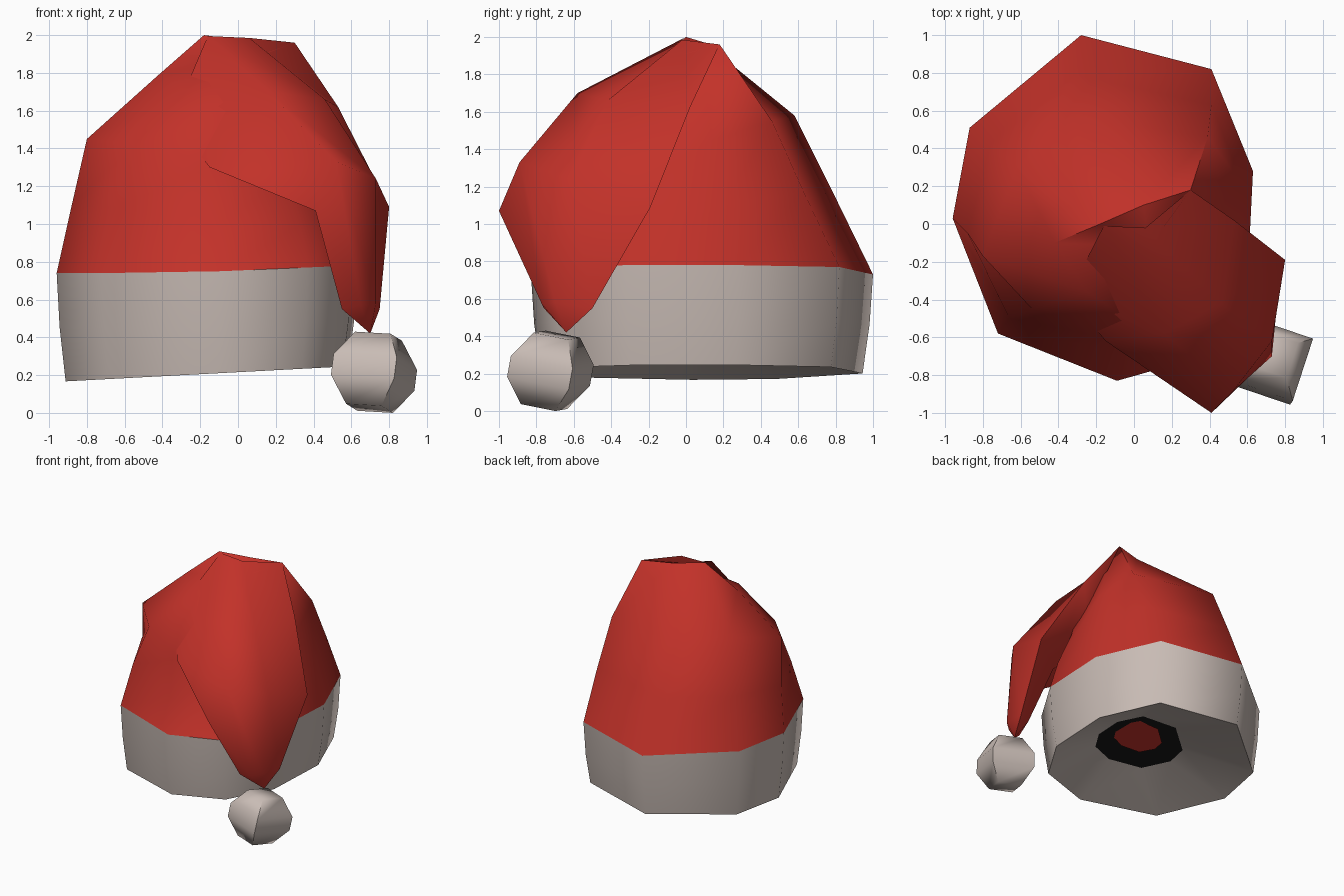
import bpy, bmesh, math
from mathutils import Vector, Euler


def material(name, rgb):
    m = bpy.data.materials.new(name)
    m.diffuse_color = (*rgb, 1)
    return m


RED = material("red_felt", (0.54, 0.031, 0.022))
WHITE = material("warm_white_fur", (0.58, 0.50, 0.46))
BLACK = material("black_lining", (0.010, 0.010, 0.010))


def loft(name, rings, mat, cap_start=False, cap_end=False, angle=60):
    """Skin closed rings of equal length; a one-point ring makes a tip."""
    bm = bmesh.new()
    rows = [[bm.verts.new(p) for p in r] for r in rings]
    for a, b in zip(rows, rows[1:]):
        n = len(a)
        for i in range(n):
            j = (i + 1) % n
            if len(b) == 1:
                bm.faces.new((a[i], a[j], b[0]))
            else:
                bm.faces.new((a[i], a[j], b[j], b[i]))
    if cap_start:
        bm.faces.new(rows[0][::-1])
    if cap_end:
        bm.faces.new(rows[-1])
    bmesh.ops.recalc_face_normals(bm, faces=bm.faces[:])
    me = bpy.data.meshes.new(name)
    bm.to_mesh(me)
    bm.free()
    me.materials.append(mat)
    me.shade_smooth()
    me.set_sharp_from_angle(angle=math.radians(angle))
    ob = bpy.data.objects.new(name, me)
    bpy.context.collection.objects.link(ob)
    return ob


# Uneven nine-sided outline of the hat opening
rim = [(-0.09, -0.83, 0.75), (0.37, -0.70, 0.77), (0.60, -0.32, 0.78),
       (0.63, 0.28, 0.78), (0.41, 0.82, 0.77), (-0.28, 1.0, 0.73),
       (-0.87, 0.51, 0.74), (-0.96, 0.03, 0.74), (-0.72, -0.58, 0.74)]
CX, CY = -0.17, 0.07


def rim_scaled(s, z, tilt=0.05, dx=0.0, dy=0.0):
    return [(CX + (x - CX) * s + dx, CY + (y - CY) * s + dy, z + tilt * x) for x, y, _ in rim]


# Fur band: recessed underside, bottom edge, middle, top edge
middle = rim_scaled(0.98, 0.47, 0.02)
band = loft("fur_band", [rim_scaled(0.40, 0.36, 0.05, 0.12, -0.04),
                         rim_scaled(0.94, 0.215), middle, rim], WHITE)

# Lining seen through the opening, with a scrap of red inside
loft("lining", [rim_scaled(0.41, 0.362, 0.05, 0.12, -0.04)], BLACK, cap_end=True)
loft("lining_patch", [rim_scaled(0.22, 0.355, 0.05, 0.20, 0.03)], RED, cap_end=True)

# Main red crown, rising to a folded ridge
lower = [(-0.10, -0.66, 1.0), (0.33, -0.55, 1.0), (0.56, -0.27, 1.0),
         (0.58, 0.20, 1.1), (0.41, 0.63, 1.17), (-0.31, 0.79, 1.16),
         (-0.76, 0.42, 1.15), (-0.88, -0.05, 1.1), (-0.66, -0.50, 1.08)]
shoulder = [(-0.15, -0.60, 1.30), (0.25, -0.50, 1.25), (0.48, -0.20, 1.25),
            (0.48, 0.14, 1.45), (0.39, 0.46, 1.55), (-0.33, 0.58, 1.58),
            (-0.62, 0.30, 1.57), (-0.80, -0.17, 1.45), (-0.54, -0.45, 1.42)]
crest = [(0.0, -0.52, 1.62), (0.28, -0.40, 1.6), (0.42, -0.12, 1.6),
         (0.36, 0.10, 1.75), (0.30, 0.18, 1.96), (0.05, 0.10, 1.97),
         (-0.18, 0.0, 2.0), (-0.42, -0.10, 1.79), (-0.25, -0.36, 1.70)]
loft("crown", [rim, lower, shoulder, crest, [(0.08, -0.12, 1.88)]], RED)

# Folded-over tail hanging at the front right
tail = [
    [(-0.35, -0.38, 1.55), (-0.16, -0.01, 1.995), (0.06, -0.02, 1.985), (0.30, 0.18, 1.96), (0.2, 0.05, 1.4)],
    [(-0.15, -0.62, 1.30), (0.16, -0.58, 1.70), (0.46, -0.42, 1.66), (0.53, 0.02, 1.62), (0.3, -0.2, 1.2)],
    [(0.41, -1.00, 1.07), (0.52, -0.89, 1.33), (0.73, -0.62, 1.24), (0.80, -0.19, 1.09), (0.5, -0.4, 1.02)],
    [(0.55, -0.76, 0.55), (0.65, -0.77, 0.57), (0.73, -0.70, 0.58), (0.75, -0.50, 0.55), (0.64, -0.54, 0.55)],
    [(0.70, -0.64, 0.42)]]
loft("folded_tail", tail, RED, cap_start=True, angle=70)

# Chunky four-sided pompom, slightly tilted
tilt = Euler((-0.17, 0.12, 0)).to_matrix()
pom = []
for r, z in [(0.14, -0.205), (0.25, -0.06), (0.25, 0.06), (0.14, 0.205)]:
    ring = []
    for k in range(4):
        a = math.radians(26 + 90 * k)
        ring.append(tilt @ Vector((r * math.cos(a), r * math.sin(a), z)))
    pom.append(ring)
zs = [p.z for ring in pom for p in ring]
for ring in pom:
    for p in ring:
        p.z = (p.z - min(zs)) / (max(zs) - min(zs)) * 0.43
        p.x += 0.72
        p.y -= 0.725
loft("pompom", pom, WHITE, cap_start=True, cap_end=True, angle=65)
